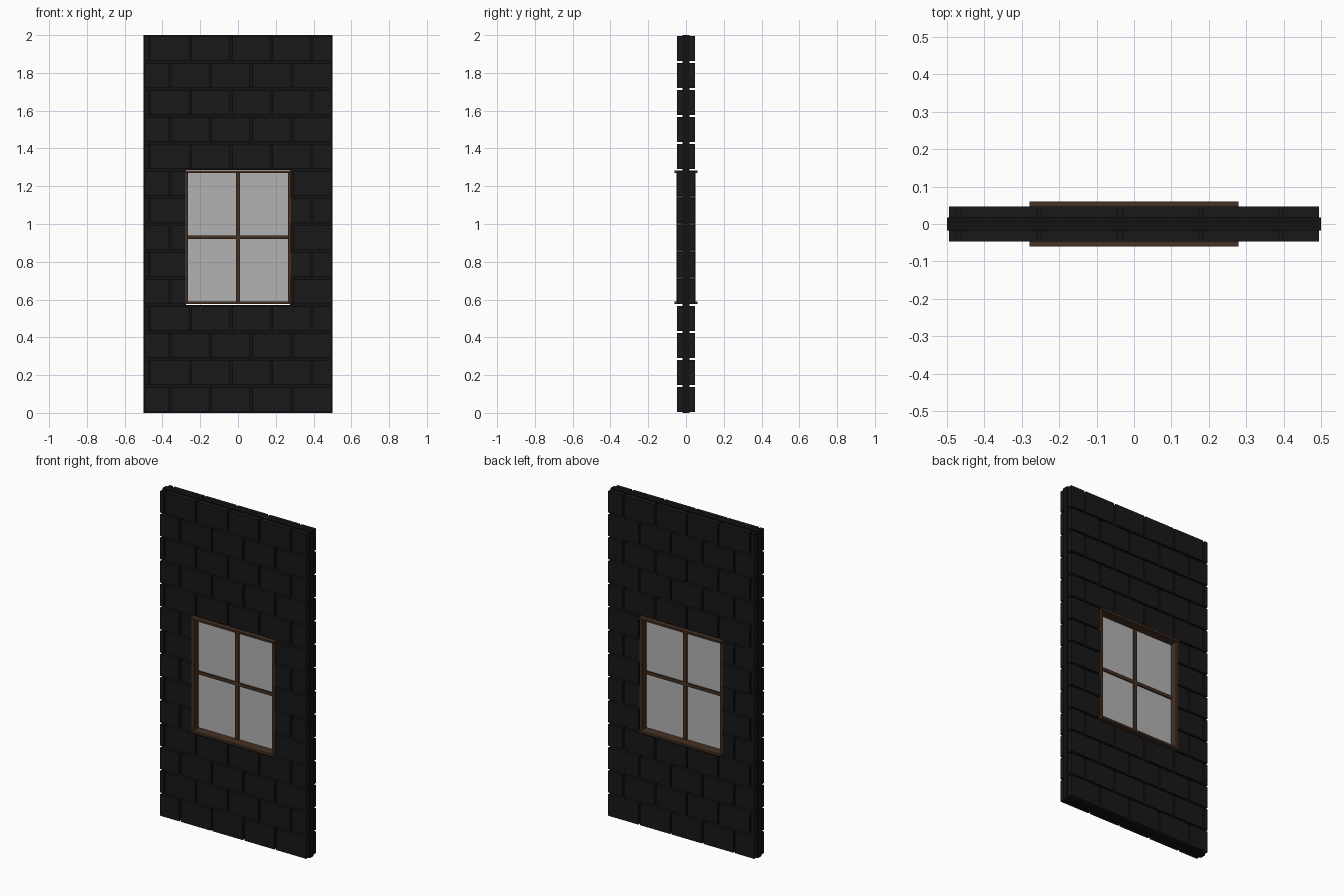
import bpy, bmesh
from mathutils import Matrix, Vector

if "Cube" in bpy.data.objects:
    bpy.data.objects.remove(bpy.data.objects["Cube"])

ROWS = 14
ROW_H = 2.0 / ROWS
OPEN_X = 0.275                         # half width of the window opening
Z0, Z1 = 4 * ROW_H, 9 * ROW_H          # the opening spans five brick courses
GAP = 0.011


def material(name, color):
    m = bpy.data.materials.new(name)
    m.diffuse_color = color
    m.use_nodes = True
    m.node_tree.nodes["Principled BSDF"].inputs["Base Color"].default_value = m.diffuse_color
    return m


def add_box(bm, x0, x1, y0, y1, z0, z1):
    mat = (Matrix.Translation(((x0 + x1) / 2, (y0 + y1) / 2, (z0 + z1) / 2))
           @ Matrix.Diagonal((x1 - x0, y1 - y0, z1 - z0, 1)))
    bmesh.ops.create_cube(bm, size=1, matrix=mat)


def finish(bm, name, mat):
    bmesh.ops.recalc_face_normals(bm, faces=bm.faces)
    me = bpy.data.meshes.new(name)
    bm.to_mesh(me)
    bm.free()
    ob = bpy.data.objects.new(name, me)
    bpy.context.collection.objects.link(ob)
    me.materials.append(mat)
    return ob


def boxes(name, mat, *dims):
    bm = bmesh.new()
    for d in dims:
        add_box(bm, *d)
    return finish(bm, name, mat)


brick_mat = material("brick_dark", (0.009, 0.009, 0.009, 1))
mortar_mat = material("mortar_dark", (0.006, 0.006, 0.006, 1))
wood_mat = material("wood", (0.06, 0.03, 0.016, 1))
glass_mat = material("glass", (0.45, 0.45, 0.45, 0.8))

# mortar core: a rectangular ring around the opening, extruded in depth
bm = bmesh.new()


def loop(hx, z0, z1):
    return [bm.verts.new((x, -0.018, z)) for x, z in ((-hx, z0), (hx, z0), (hx, z1), (-hx, z1))]


outer, inner = loop(0.5, 0, 2), loop(OPEN_X, Z0, Z1)
faces = [bm.faces.new((outer[i], outer[(i + 1) % 4], inner[(i + 1) % 4], inner[i])) for i in range(4)]
ext = bmesh.ops.extrude_face_region(bm, geom=faces, use_keep_orig=True)
bmesh.ops.translate(bm, vec=Vector((0, 0.036, 0)),
                    verts=[g for g in ext["geom"] if isinstance(g, bmesh.types.BMVert)])
finish(bm, "mortar_core", mortar_mat)

# bricks in running bond, trimmed at the wall ends and at the opening
bm = bmesh.new()
BRICK = 0.215
for r in range(ROWS):
    z0, z1 = r * ROW_H + GAP / 2, (r + 1) * ROW_H - GAP / 2
    spans = [(-0.495, 0.495)]
    if 4 <= r < 9:
        spans = [(-0.495, -OPEN_X), (OPEN_X, 0.495)]
    start = -0.575 - (BRICK / 2 if r % 2 else 0)
    for a, b in spans:
        for k in range(7):
            x0 = max(a, start + k * BRICK + GAP / 2)
            x1 = min(b, start + (k + 1) * BRICK - GAP / 2)
            if x1 - x0 > 0.01:
                add_box(bm, x0, x1, -0.047, 0.047, z0, z1)
finish(bm, "bricks", brick_mat)

# window: head and sill project past the wall, jambs sit flush
T = 0.013
zb, zt = Z0 + 0.006, Z1 - 0.003
boxes("window_head", wood_mat, (-0.28, 0.28, -0.06, 0.06, zt - T, zt))
boxes("window_sill", wood_mat, (-0.28, 0.28, -0.06, 0.06, zb, zb + T))
boxes("window_jambs", wood_mat,
      *[(s * 0.2725 - 0.0075, s * 0.2725 + 0.0075, -0.049, 0.049, zb + T, zt - T) for s in (-1, 1)])
zm = (zb + zt) / 2
boxes("window_muntins", wood_mat,
      (-0.011, 0.011, -0.012, 0.012, zb + T, zt - T),
      (-0.265, 0.265, -0.011, 0.011, zm - 0.01, zm + 0.01))
boxes("glass_pane", glass_mat, (-0.265, 0.265, -0.003, 0.003, zb + T, zt - T))
